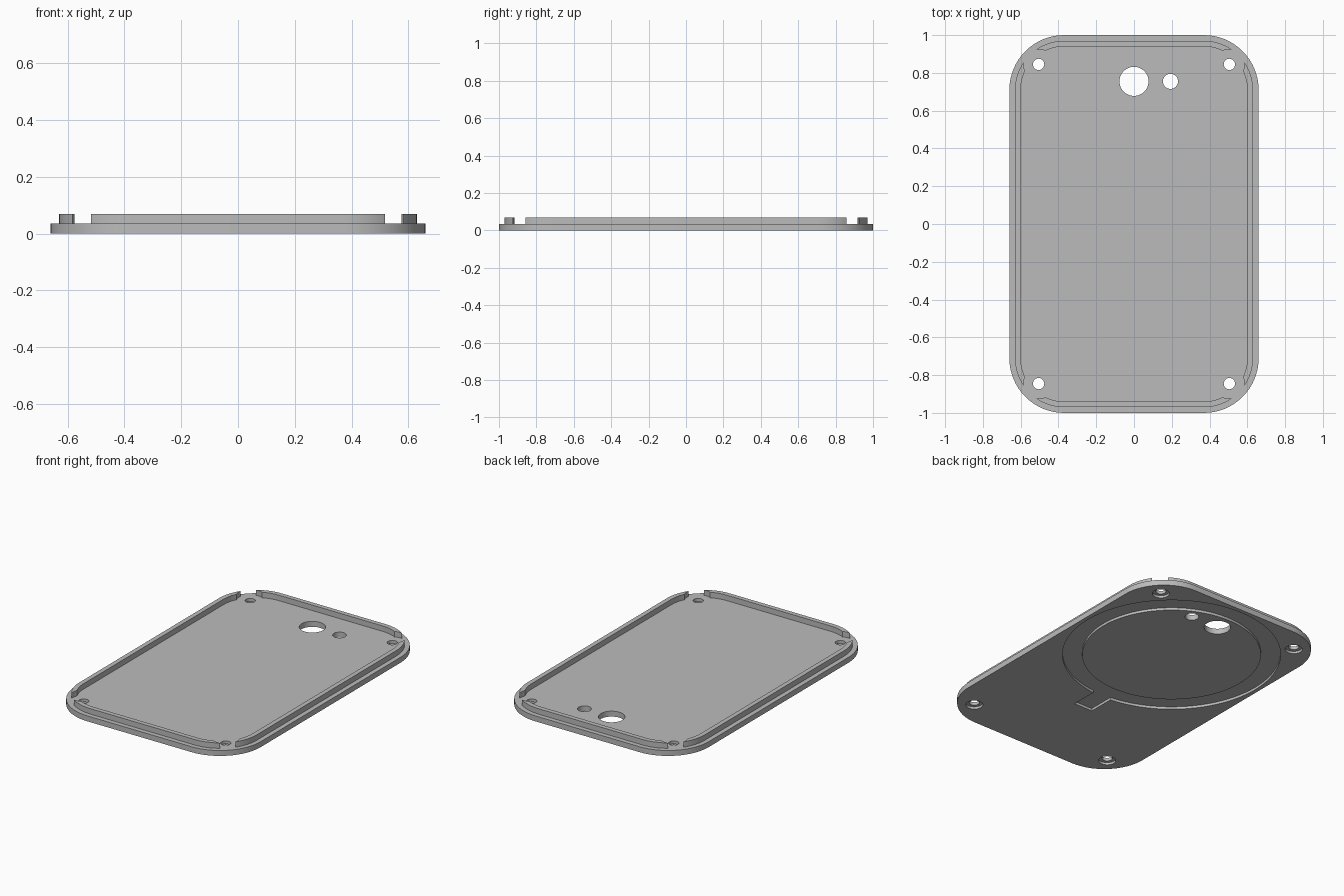
import bpy
import bmesh
from math import cos, sin, pi

cube = bpy.data.objects.get("Cube")
if cube:
    bpy.data.objects.remove(cube, do_unlink=True)

HALF_X, HALF_Y, CORNER = 0.66, 1.0, 0.29
PLATE_TOP, LIP_TOP = 0.035, 0.07
GROOVE_DEPTH = 0.016
SCREWS = [(sx * 0.505, sy * 0.845) for sx in (-1, 1) for sy in (-1, 1)]

grey = bpy.data.materials.new("light_grey")
grey.use_nodes = True
colour = (0.5, 0.5, 0.5, 1)
grey.diffuse_color = colour
grey.node_tree.nodes["Principled BSDF"].inputs["Base Color"].default_value = colour


def prism(name, outline, z0, z1):
    """Extrude a closed 2D outline from z0 to z1."""
    bm = bmesh.new()
    face = bm.faces.new([bm.verts.new((x, y, z0)) for x, y in outline])
    top = bmesh.ops.extrude_face_region(bm, geom=[face])["geom"]
    moved = [v for v in top if isinstance(v, bmesh.types.BMVert)]
    bmesh.ops.translate(bm, vec=(0, 0, z1 - z0), verts=moved)
    bmesh.ops.recalc_face_normals(bm, faces=bm.faces)
    mesh = bpy.data.meshes.new(name)
    bm.to_mesh(mesh)
    bm.free()
    mesh.materials.append(grey)
    obj = bpy.data.objects.new(name, mesh)
    bpy.context.collection.objects.link(obj)
    return obj


def circle(cx, cy, r, n=48):
    return [(cx + r * cos(2 * pi * i / n), cy + r * sin(2 * pi * i / n))
            for i in range(n)]


def rounded_rect(inset, n=16):
    r = CORNER - inset
    cx, cy = HALF_X - CORNER, HALF_Y - CORNER
    points = []
    for q, (sx, sy) in enumerate([(1, 1), (-1, 1), (-1, -1), (1, -1)]):
        for i in range(n + 1):
            a = (q + i / n) * pi / 2
            points.append((sx * cx + r * cos(a), sy * cy + r * sin(a)))
    return points


def cut(obj, cutter, operation="DIFFERENCE"):
    """Apply a boolean and discard the cutter."""
    mod = obj.modifiers.new("cut", "BOOLEAN")
    mod.operation, mod.solver, mod.object = operation, "EXACT", cutter
    bpy.context.view_layer.update()
    graph = bpy.context.evaluated_depsgraph_get()
    mesh = bpy.data.meshes.new_from_object(obj.evaluated_get(graph))
    obj.modifiers.clear()
    obj.data = mesh
    bpy.data.objects.remove(cutter, do_unlink=True)


# Base plate with rounded corners
plate = prism("back_plate", rounded_rect(0), 0, PLATE_TOP)

# Ring groove with a cable slot on the underside
groove = prism("groove_cutter", circle(0, 0.34, 0.635, 96), -0.02, GROOVE_DEPTH)
slot = [(-0.065, -0.46), (0.065, -0.46), (0.065, 0), (-0.065, 0)]
cut(groove, prism("slot_cutter", slot, -0.02, GROOVE_DEPTH), "UNION")
cut(groove, prism("island_cutter", circle(0, 0.34, 0.52, 96), -0.1, 0.1))
cut(plate, groove)

# Camera and flash openings
cut(plate, prism("camera_cutter", circle(0, 0.755, 0.077), -0.1, 0.1))
cut(plate, prism("flash_cutter", circle(0.193, 0.755, 0.04), -0.1, 0.1))

# Screw holes, counterbored from below
for x, y in SCREWS:
    cut(plate, prism("screw_cutter", circle(x, y, 0.03, 32), -0.1, 0.1))
    cut(plate, prism("counterbore_cutter", circle(x, y, 0.05, 32), -0.1, 0.015))

# Raised lip, interrupted around each screw
lip = prism("raised_lip", rounded_rect(0.03), PLATE_TOP, LIP_TOP)
cut(lip, prism("lip_cutter", rounded_rect(0.06), -0.1, 0.2))
for x, y in SCREWS:
    cut(lip, prism("lip_gap_cutter", circle(x, y, 0.08), -0.1, 0.2))

# Smooth curved walls, keep sharp edges
for obj in (plate, lip):
    bpy.ops.object.select_all(action="DESELECT")
    obj.select_set(True)
    bpy.context.view_layer.objects.active = obj
    bpy.ops.object.shade_smooth_by_angle(angle=pi / 6)
